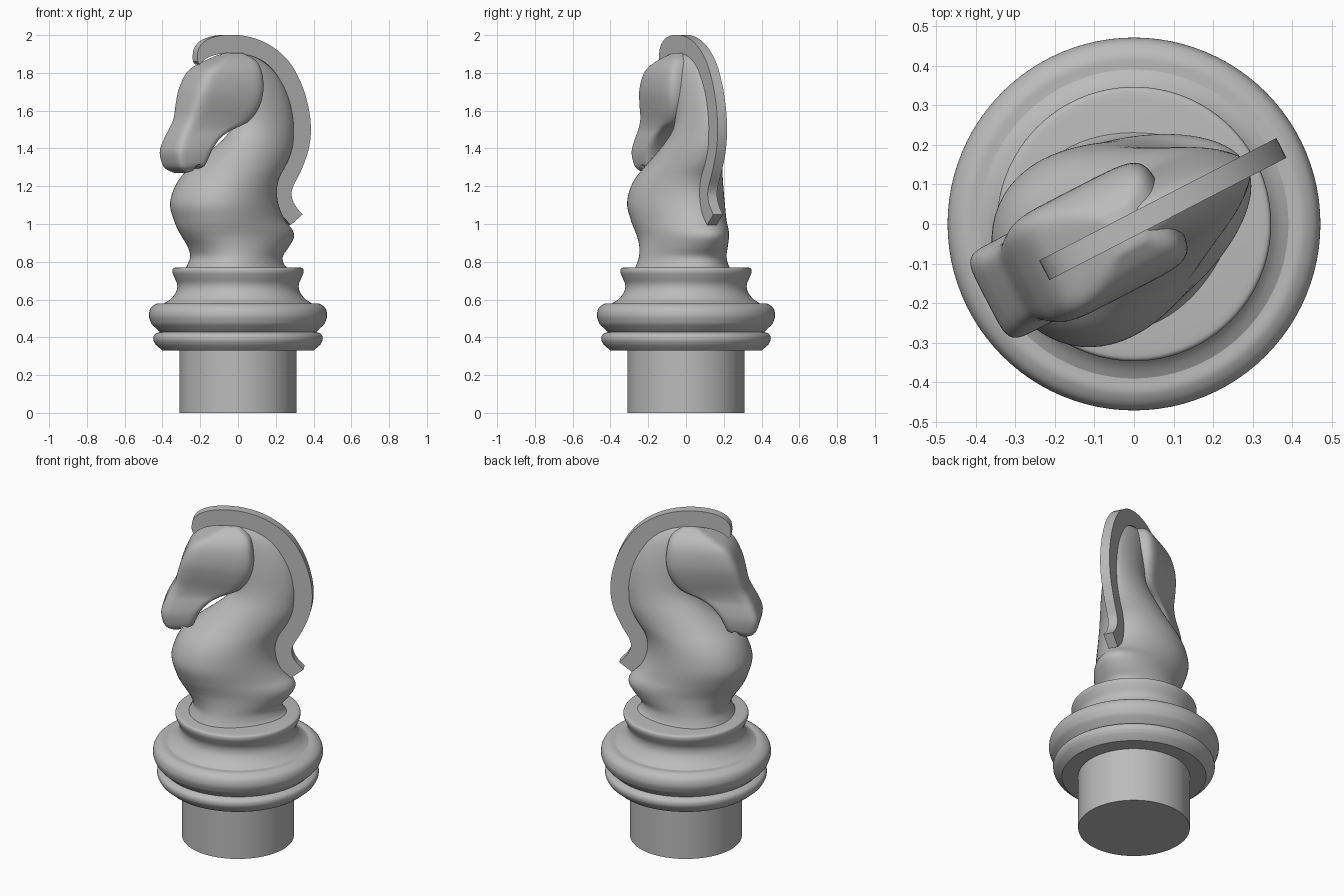
import bpy, bmesh, math

if "Cube" in bpy.data.objects:
    bpy.data.objects.remove(bpy.data.objects["Cube"], do_unlink=True)

TURN = math.radians(27.3)   # the horse is turned on its base

grey = bpy.data.materials.new("light grey")
grey.use_nodes = True
colour = (0.5, 0.5, 0.5, 1)
grey.diffuse_color = colour
grey.node_tree.nodes["Principled BSDF"].inputs["Base Color"].default_value = colour


def smooth(pts, steps):
    """Catmull-Rom curve through tuples of any length."""
    out = []
    for i in range(len(pts) - 1):
        a, b, c, d = (pts[max(0, min(len(pts) - 1, i + k))] for k in (-1, 0, 1, 2))
        for s in range(steps):
            t = s / steps
            out.append(tuple(
                0.5 * (2 * q + (r - p) * t + (2 * p - 5 * q + 4 * r - s4) * t * t
                       + (3 * q - p - 3 * r + s4) * t ** 3)
                for p, q, r, s4 in zip(a, b, c, d)))
    return out + [pts[-1]]


def loft(name, rings, angle=35, turn=TURN):
    """Skin a list of closed rings and cap both ends."""
    bm = bmesh.new()
    rows = [[bm.verts.new(p) for p in ring] for ring in rings]
    n = len(rows[0])
    for lo, hi in zip(rows, rows[1:]):
        for i in range(n):
            j = (i + 1) % n
            bm.faces.new((lo[i], lo[j], hi[j], hi[i]))
    bm.faces.new(rows[0])
    bm.faces.new(rows[-1])
    bmesh.ops.recalc_face_normals(bm, faces=bm.faces)
    mesh = bpy.data.meshes.new(name)
    bm.to_mesh(mesh)
    bm.free()
    obj = bpy.data.objects.new(name, mesh)
    obj.rotation_euler.z = turn
    mesh.materials.append(grey)
    bpy.context.collection.objects.link(obj)
    bpy.ops.object.select_all(action='DESELECT')
    obj.select_set(True)
    bpy.context.view_layer.objects.active = obj
    bpy.ops.object.shade_smooth_by_angle(angle=math.radians(angle))
    return obj


def angles(n):
    return [math.tau * i / n for i in range(n)]


def power(v, e):
    return math.copysign(abs(v) ** e, v)


def turned(name, profile):
    return loft(name, [[(r * math.cos(a), r * math.sin(a), z) for a in angles(96)]
                       for r, z in profile], turn=0)


# Base: plug, two rounded rings and a waisted collar
turned("plug", [(.31, 0), (.31, .34)])
turned("lower_ring", [(.40, .33)] + smooth(
    [(.435, .36), (.448, .385), (.445, .41), (.425, .425), (.40, .43)], 4))
turned("middle_ring", smooth([(.41, .425), (.45, .462)], 1) + smooth(
    [(.46, .475), (.472, .515), (.462, .555), (.43, .578), (.40, .58)], 5))
turned("collar", smooth([(.40, .575), (.36, .60), (.328, .64), (.322, .68),
                         (.338, .72), (.347, .745), (.343, .765), (.32, .77)], 5))

# Body and neck: height, front, back, half width
body = smooth([
    (.765, -.275, .275, .245), (.79, -.262, .255, .235), (.83, -.25, .25, .225),
    (.88, -.27, .29, .22), (.93, -.305, .32, .22), (.97, -.33, .31, .226),
    (1.02, -.35, .265, .236), (1.10, -.37, .225, .247), (1.18, -.35, .215, .238),
    (1.25, -.31, .235, .215), (1.32, -.235, .28, .18), (1.40, -.13, .315, .145),
    (1.48, -.045, .325, .115), (1.55, -.02, .325, .10), (1.65, -.03, .305, .09),
    (1.75, -.06, .26, .08), (1.83, -.10, .19, .07), (1.885, -.11, .10, .05),
    (1.91, -.07, .02, .015)], 4)
loft("body", [[((f + b) / 2 + (b - f) / 2 * math.cos(a),
                w * math.sin(a) * (1 - .2 * math.cos(a)), z) for a in angles(64)]
              for z, f, b, w in body])

# Head: front point, back point, half width, from poll to chin
stations = smooth([
    (-.07, 1.905, .01, 1.905, .05), (-.16, 1.865, .07, 1.865, .105),
    (-.25, 1.81, .095, 1.80, .14), (-.30, 1.72, .10, 1.70, .15),
    (-.325, 1.64, .075, 1.61, .137), (-.345, 1.56, .02, 1.54, .118),
    (-.375, 1.50, -.07, 1.50, .112), (-.40, 1.45, -.14, 1.46, .118),
    (-.42, 1.39, -.195, 1.40, .125), (-.415, 1.34, -.225, 1.34, .12),
    (-.395, 1.295, -.24, 1.31, .108), (-.35, 1.27, -.265, 1.295, .08)], 4)


def head_ring(fu, fz, bu, bz, w):
    ring = []
    for a in angles(48):
        t = .5 + .5 * power(math.cos(a), .35)
        ring.append((fu + (bu - fu) * t, w * power(math.sin(a), .35), fz + (bz - fz) * t))
    return ring


head = loft("head", [head_ring(*s) for s in stations], 40)

# Mouth: a small round notch across the chin
cutter = loft("mouth_cutter", [[(-.29 + .02 * math.cos(a), y, 1.29 + .025 * math.sin(a))
                                for a in angles(16)] for y in (-.3, .3)])
cutter.hide_render = True
cutter.hide_set(True)
notch = head.modifiers.new("mouth", 'BOOLEAN')
notch.operation = 'DIFFERENCE'
notch.object = cutter

# Mane: flat curved plate, outer edge and inner edge
mane = smooth([
    (-.255, 1.86, -.24, 1.845), (-.25, 1.925, -.22, 1.865), (-.20, 1.975, -.17, 1.89),
    (-.10, 2.0, -.08, 1.905), (.03, 1.995, .02, 1.90), (.16, 1.955, .12, 1.87),
    (.28, 1.87, .20, 1.81), (.36, 1.75, .26, 1.72), (.405, 1.62, .30, 1.61),
    (.42, 1.50, .31, 1.50), (.405, 1.39, .295, 1.41), (.36, 1.28, .24, 1.30),
    (.315, 1.20, .20, 1.22), (.305, 1.15, .195, 1.14), (.325, 1.10, .225, 1.07),
    (.37, 1.05, .30, .995)], 4)
loft("mane", [[(ou, -.028, oz), (ou, .028, oz), (iu, .028, iz), (iu, -.028, iz)]
              for ou, oz, iu, iz in mane])
